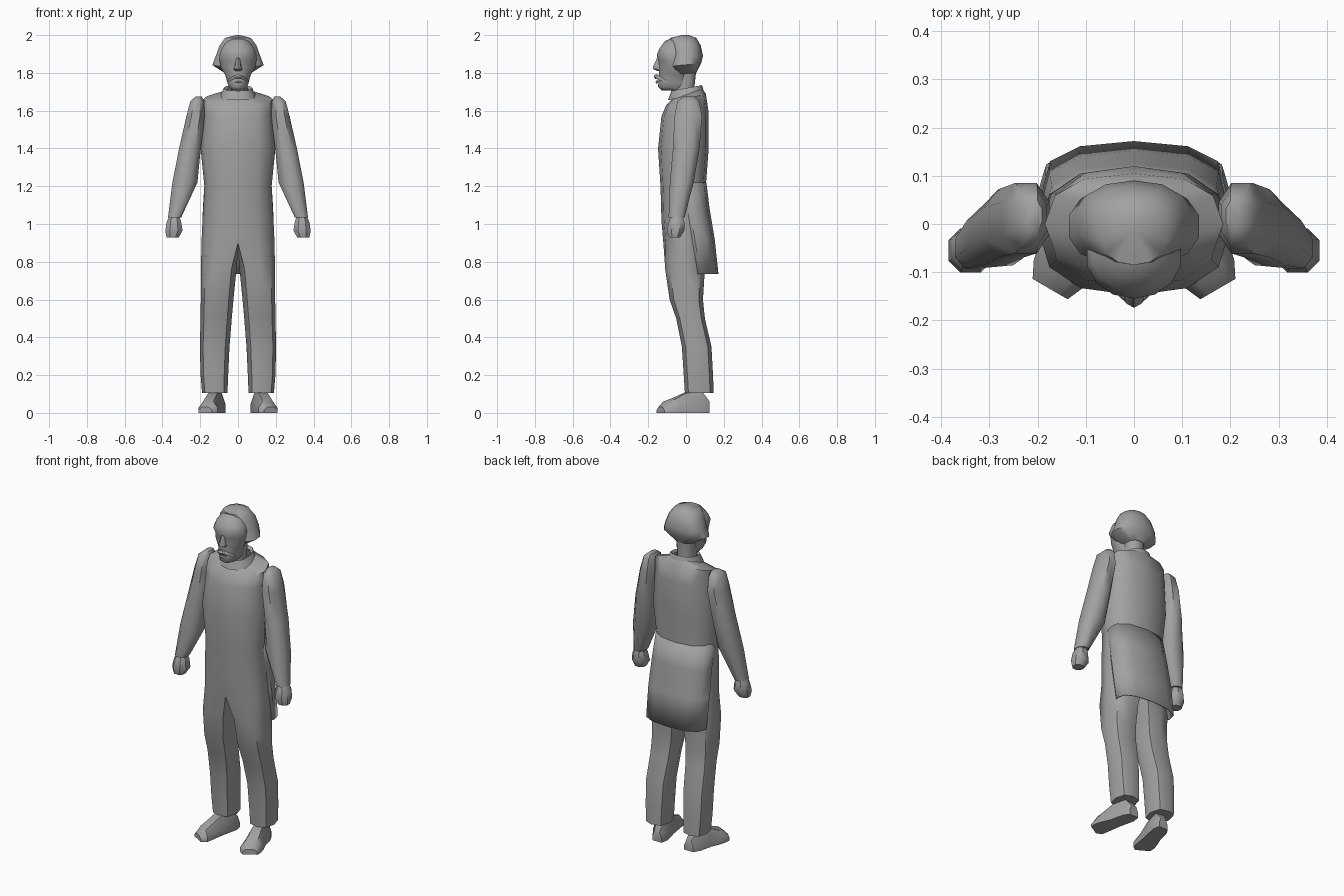
import bpy, bmesh, math
from mathutils import Vector

if "Cube" in bpy.data.objects:
    bpy.data.objects.remove(bpy.data.objects["Cube"])

gray = bpy.data.materials.new("plain_gray")
gray.diffuse_color = (0.36, 0.36, 0.36, 1)
gray.use_nodes = True
gray.node_tree.nodes["Principled BSDF"].inputs["Base Color"].default_value = gray.diffuse_color


def finish(name, bm, angle=50, mirror=True):
    """Turn a bmesh into a shaded object, mirrored across x."""
    bmesh.ops.recalc_face_normals(bm, faces=bm.faces[:])
    me = bpy.data.meshes.new(name)
    bm.to_mesh(me)
    bm.free()
    me.materials.append(gray)
    ob = bpy.data.objects.new(name, me)
    bpy.context.collection.objects.link(ob)
    bpy.ops.object.select_all(action='DESELECT')
    ob.select_set(True)
    bpy.context.view_layer.objects.active = ob
    if mirror:
        m = ob.modifiers.new("mirror", 'MIRROR')
        m.merge_threshold = 0.001
        bpy.ops.object.modifier_apply(modifier=m.name)
    bpy.ops.object.shade_smooth_by_angle(angle=math.radians(angle))
    return ob


def spow(v, p):
    return math.copysign(abs(v) ** (2 / p), v)


def half_arc(zf, zb, rx, yf, yb, p=2.4, n=7, a0=-90):
    """Right half outline from front to back, sloping from zf to zb."""
    pts = []
    for i in range(n):
        a = math.radians(a0 + (90 - a0) * i / (n - 1))
        x = rx * spow(math.cos(a), p) if abs(math.cos(a)) > 1e-6 else 0
        t = (spow(math.sin(a), p) + 1) / 2
        pts.append(Vector((x, yf + (yb - yf) * t, zf + (zb - zf) * t)))
    return pts


def oval(z, x0, x1, y0, y1, p=2.3, angles=None):
    angles = angles or [k * 45 + 22.5 for k in range(8)]
    return [Vector(((x0 + x1) / 2 + (x1 - x0) / 2 * spow(math.cos(math.radians(a)), p),
                    (y0 + y1) / 2 + (y1 - y0) / 2 * spow(math.sin(math.radians(a)), p), z))
            for a in angles]


def bridge(bm, a, b, closed):
    n = len(a)
    for i in range(n if closed else n - 1):
        j = (i + 1) % n
        bm.faces.new((a[i], a[j], b[j], b[i]))


def loft(bm, rings, closed=True, cap=True):
    vs = [[bm.verts.new(p) for p in r] for r in rings]
    for a, b in zip(vs, vs[1:]):
        bridge(bm, a, b, closed)
    if cap:
        bm.faces.new(vs[0])
        bm.faces.new(vs[-1])
    return vs


# Torso and trousers, one continuous skin
bm = bmesh.new()
torso = loft(bm, [half_arc(*r) for r in (
    (1.66, 1.72, .078, -.075, .085),
    (1.63, 1.69, .185, -.105, .105),
    (1.57, 1.59, .182, -.13, .12),
    (1.4, 1.4, .198, -.148, .12),
    (1.2, 1.2, .178, -.135, .105),
    (1.02, 1.02, .188, -.13, .11),
    (.9, .92, .193, -.12, .11))], closed=False, cap=False)
crotch = bm.verts.new((0, -.01, .86))
leg_angles = [-130 + i * 260 / 6 for i in range(7)] + [180]
leg = loft(bm, [oval(*r, p=2.6, angles=leg_angles) for r in (
    (.76, .008, .196, -.11, .10),
    (.6, .024, .197, -.087, .09),
    (.5, .033, .198, -.052, .10),
    (.35, .045, .202, -.022, .135),
    (.2, .052, .198, -.012, .143),
    (.105, .056, .19, -.006, .147))], cap=False)
bridge(bm, torso[-1] + [crotch], leg[0], True)
bm.faces.new(leg[-1])
finish("torso_and_trousers", bm)

# Coat tail hanging behind the legs
bm = bmesh.new()
loft(bm, [half_arc(z, z, rx, yf, yb, 2.4, 6, -70) for z, rx, yf, yb in (
    (1.22, .178, -.11, .108), (1.08, .187, -.06, .125),
    (.92, .192, -.03, .152), (.735, .19, .005, .172))], closed=False, cap=False)
tail = finish("coat_tail", bm)
s = tail.modifiers.new("thickness", 'SOLIDIFY')
s.thickness = .006

# Sleeves
bm = bmesh.new()
loft(bm, [oval(*r) for r in (
    (1.675, .19, .225, -.015, .05), (1.65, .178, .255, -.05, .075),
    (1.57, .172, .277, -.066, .09), (1.4, .193, .316, -.074, .077),
    (1.22, .21, .352, -.09, .045), (1.035, .298, .373, -.095, -.004))])
finish("sleeves", bm)

# Fists
bm = bmesh.new()
loft(bm, [oval(*r) for r in (
    (1.05, .312, .362, -.075, -.02), (1.01, .298, .38, -.095, -.006),
    (.965, .29, .388, -.104, -.006), (.928, .312, .38, -.092, -.03))])
finish("fists", bm, 40)

# Shoes, lofted from heel to toe and turned outward
bm = bmesh.new()
side = Vector((.86, .5, 0)).normalized()
rings = []
for cx, cy, w, h, turn in ((.105, .125, .03, .06, 0), (.112, .085, .045, .11, .2),
                           (.132, .0, .045, .108, .5), (.148, -.06, .054, .078, .9),
                           (.158, -.105, .058, .06, 1), (.174, -.135, .042, .03, 1)):
    d = Vector((1, 0, 0)).lerp(side, turn).normalized()
    rings.append([Vector((cx, cy, 0)) + d * w * u + Vector((0, 0, h * v)) for u, v in
                  ((-1, 0), (1, 0), (1, .45), (.55, 1), (-.55, 1), (-1, .45))])
loft(bm, rings)
finish("shoes", bm, 40)

# Neck
bm = bmesh.new()
loft(bm, [half_arc(*r) for r in (
    (1.6, 1.64, .06, -.065, .05), (1.7, 1.7, .05, -.065, .042),
    (1.82, 1.82, .055, -.07, .055))], closed=False, cap=False)
finish("neck", bm)

# Hair cap flaring over the ears
bm = bmesh.new()
loft(bm, [half_arc(*r, 2.3, 8) for r in (
    (2.0, 2.0, .012, -.02, .015), (1.985, 1.985, .07, -.085, .055),
    (1.945, 1.945, .1, -.085, .078), (1.89, 1.89, .12, -.085, .09),
    (1.835, 1.85, .138, -.09, .08), (1.79, 1.80, .062, -.07, .055))], closed=False)
finish("hair", bm)

# Face, wedge shaped in plan, with hollow eye level
bm = bmesh.new()
loft(bm, [half_arc(z, z, rx, yf, .02, p, 8) for z, rx, yf, p in (
    (1.99, .03, -.065, 2), (1.968, .06, -.112, 2), (1.93, .088, -.14, 2.1),
    (1.895, .1, -.155, 2), (1.865, .1, -.148, 1.6), (1.83, .095, -.145, 1.7),
    (1.79, .07, -.143, 1.9), (1.75, .058, -.146, 2.1), (1.725, .05, -.148, 2.2),
    (1.708, .036, -.13, 2.2))], closed=False)
finish("face", bm)

# Nose
bm = bmesh.new()
loft(bm, [half_arc(z, z, rx, yf, -.1, 2.2, 5) for z, rx, yf in (
    (1.885, .012, -.15), (1.835, .018, -.174), (1.82, .024, -.174),
    (1.81, .02, -.15))], closed=False)
finish("nose", bm)

# Moustache and lower lip as drooping tapered bands
for name, zc, drop, yf, w, th in (("moustache", 1.78, .028, -.156, .056, .014),
                                  ("lower_lip", 1.752, .008, -.154, .042, .008)):
    bm = bmesh.new()
    rings = []
    for i in range(5):
        t = i / 4
        c = Vector((w * t, yf + .05 * t * t, zc - drop * t * t))
        r = th * (1 - .6 * t)
        rings.append([c + Vector((0, r * math.cos(k * math.pi / 3), r * math.sin(k * math.pi / 3)))
                      for k in range(6)])
    vs = loft(bm, rings, cap=False)
    bm.faces.new(vs[-1])
    finish(name, bm)

# Turned-down shirt collar
bm = bmesh.new()
loft(bm, [half_arc(*r) for r in (
    (1.69, 1.72, .062, -.07, .07), (1.705, 1.735, .075, -.078, .085),
    (1.655, 1.70, .095, -.095, .095))], closed=False, cap=False)
finish("collar", bm)
